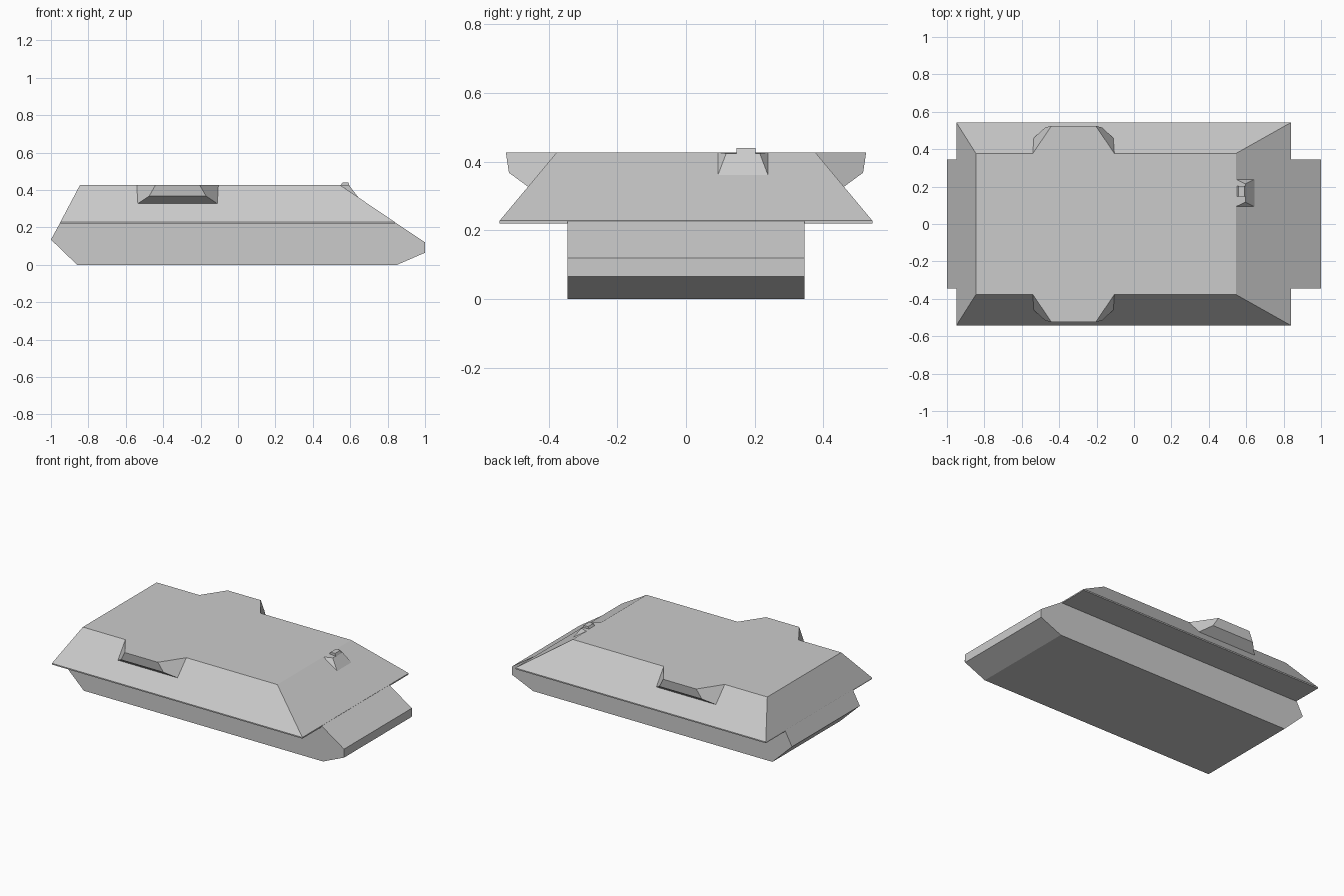
import bpy, bmesh

if "Cube" in bpy.data.objects:
    bpy.data.objects.remove(bpy.data.objects["Cube"])


def loft(name, rings, cap_start=True, cap_end=True, closed=True):
    """Skin a series of matching point rings into one flat-faced object."""
    bm = bmesh.new()
    vs = [[bm.verts.new(p) for p in ring] for ring in rings]
    n = len(vs[0])
    for a, b in zip(vs, vs[1:]):
        for i in range(n if closed else n - 1):
            j = (i + 1) % n
            bm.faces.new((a[i], a[j], b[j], b[i]))
    if cap_start:
        bm.faces.new(vs[0][::-1])
    if cap_end:
        bm.faces.new(vs[-1])
    bmesh.ops.recalc_face_normals(bm, faces=bm.faces)
    me = bpy.data.meshes.new(name)
    bm.to_mesh(me)
    bm.free()
    ob = bpy.data.objects.new(name, me)
    bpy.context.collection.objects.link(ob)
    return ob


def rect(x0, x1, y0, y1, z):
    return [(x0, y0, z), (x1, y0, z), (x1, y1, z), (x0, y1, z)]


# Lower hull: side profile extruded across the width
profile = [(-0.86, 0), (0.85, 0), (1, 0.065), (1, 0.12),
           (0.84, 0.227), (-0.95, 0.227), (-1, 0.135)]
loft("lower_hull", [[(x, y, z) for x, z in profile] for y in (-0.346, 0.346)])

# Upper hull: thin lip, then walls sloping in to the flat roof
loft("upper_hull", [rect(-0.95, 0.84, -0.543, 0.543, 0.22),
                    rect(-0.95, 0.84, -0.543, 0.543, 0.228),
                    rect(-0.845, 0.545, -0.377, 0.377, 0.427)])

# Side sponsons: half width, y and z around the bulge, mirrored about its centre
bulge = [(0.218, 0.377, 0.427), (0.118, 0.525, 0.427),
         (0.152, 0.516, 0.368), (0.213, 0.46, 0.327)]
for name, side in (("right_sponson", -1), ("left_sponson", 1)):
    loft(name, [[(-0.323 + s * w, side * y, z) for w, y, z in bulge]
                for s in (-1, 1)], closed=False)

# Driver hatch hood: wedge standing on the sloped front plate
hood = [(0.545, 0.073, 0.427), (0.595, 0.049, 0.424), (0.643, 0.073, 0.361)]
loft("driver_hood", [[(x, 0.166 + s * w, z) for x, w, z in hood] for s in (-1, 1)])

# Periscope on the hood
loft("periscope", [rect(0.548, 0.597, 0.147, 0.203, 0.422),
                   rect(0.558, 0.59, 0.147, 0.203, 0.44)])
